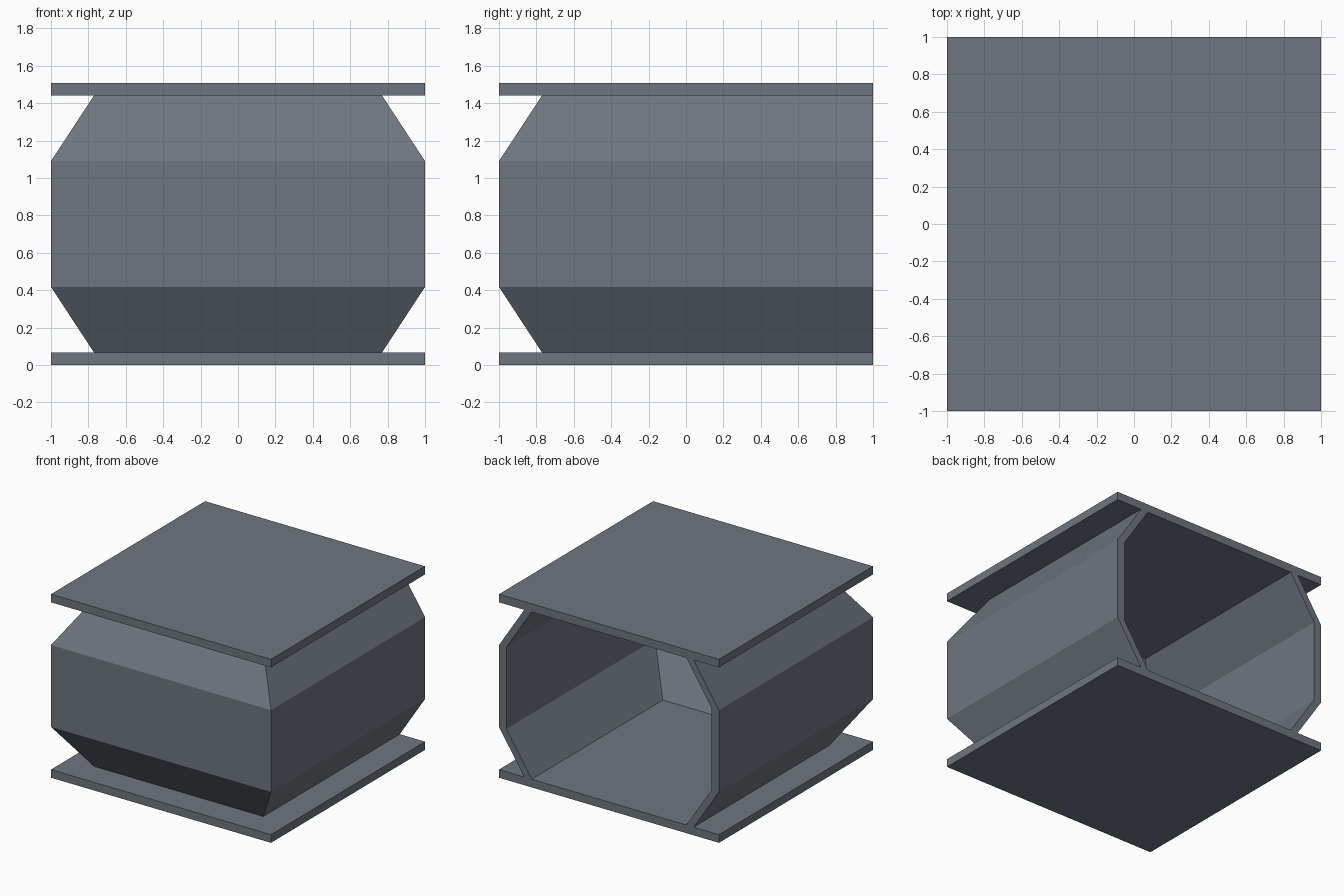
import bpy, bmesh

if "Cube" in bpy.data.objects:
    bpy.data.objects.remove(bpy.data.objects["Cube"])

T = 0.067            # plate and wall thickness
H = 1.508            # total height
# (height, inset from the plate edge) up the faceted wall
PROFILE = [(T, 0.23), (0.418, 0.0), (H - 0.418, 0.0), (H - T, 0.23)]

metal = bpy.data.materials.new("blue grey metal")
metal.diffuse_color = (0.156, 0.181, 0.212, 1)
metal.use_nodes = True
metal.node_tree.nodes["Principled BSDF"].inputs["Base Color"].default_value = metal.diffuse_color


def finish(name, bm):
    bmesh.ops.recalc_face_normals(bm, faces=bm.faces)
    mesh = bpy.data.meshes.new(name)
    bm.to_mesh(mesh)
    bm.free()
    mesh.materials.append(metal)
    obj = bpy.data.objects.new(name, mesh)
    bpy.context.collection.objects.link(obj)
    return obj


def plate(name, z):
    bm = bmesh.new()
    bmesh.ops.create_cube(bm, size=1)
    for v in bm.verts:
        v.co = (v.co.x * 2, v.co.y * 2, v.co.z * T + z + T / 2)
    finish(name, bm)


def u_path(inset):
    # open at the back, mitred at the two front corners
    a = 1 - inset
    return [(-a, 1), (-a, -a), (a, -a), (a, 1)]


# floor and roof plates
plate("floor_plate", 0)
plate("roof_plate", H - T)

# three-sided hollow wall, bulging outward, open at the back
bm = bmesh.new()
rings = []
for z, inset in PROFILE:
    pts = u_path(inset) + u_path(inset + T)[::-1]
    rings.append([bm.verts.new((x, y, z)) for x, y in pts])
for low, high in zip(rings, rings[1:]):
    for i in range(8):
        j = (i + 1) % 8
        bm.faces.new((low[i], low[j], high[j], high[i]))
for ring in (rings[0], rings[-1]):
    for i in range(3):
        bm.faces.new((ring[i], ring[i + 1], ring[6 - i], ring[7 - i]))
finish("faceted_wall", bm)
